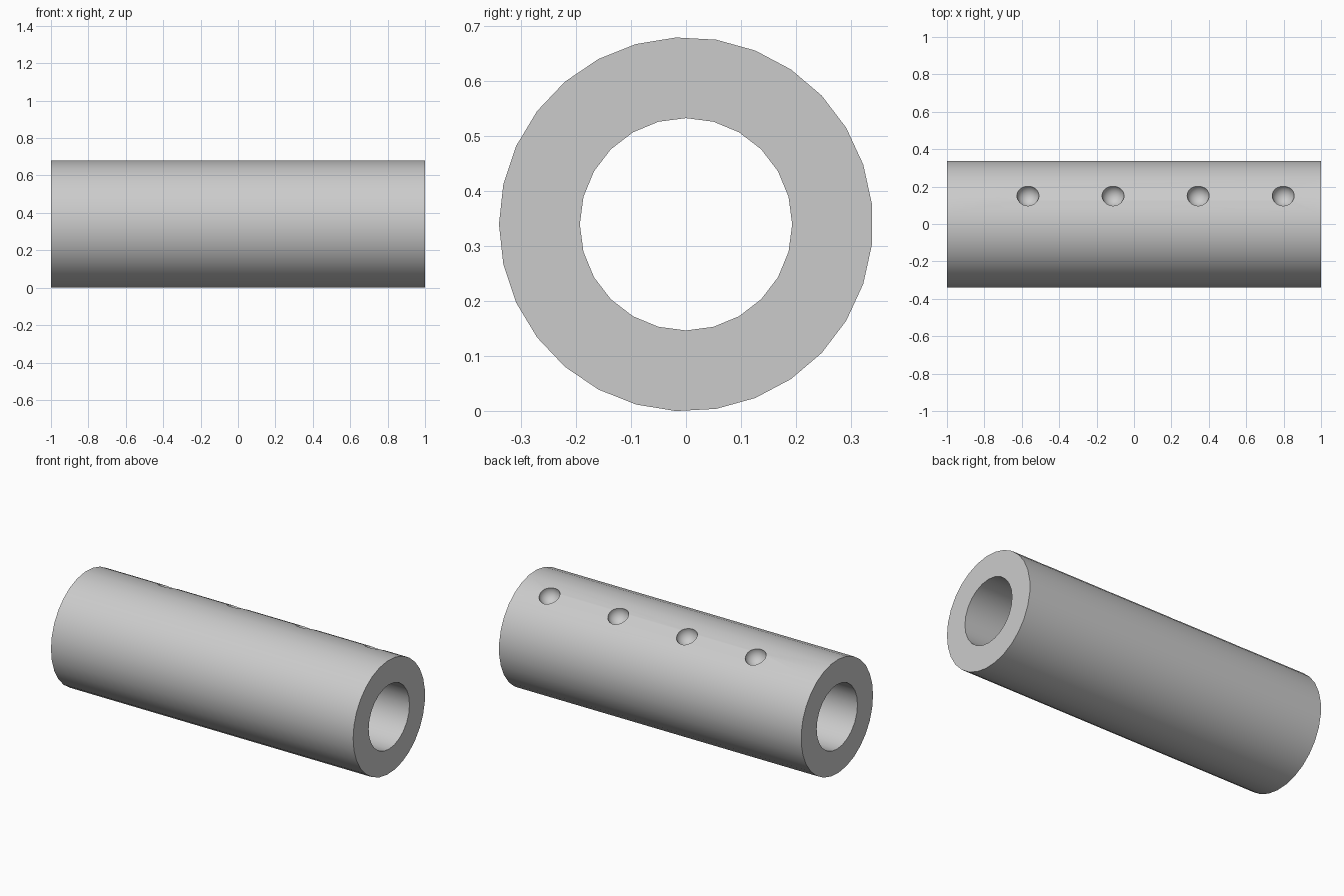
import bpy
import math
from mathutils import Matrix

cube = bpy.data.objects.get("Cube")
if cube:
    bpy.data.objects.remove(cube, do_unlink=True)

OUTER, BORE, HEIGHT = 0.34, 0.193, 0.34
DIMPLE_RADIUS = 0.059
DIMPLE_ANGLE = math.radians(63.4)
FIRST_DIMPLE, DIMPLE_STEP = -0.567, 0.455

grey = bpy.data.materials.new("plain grey")
grey.use_nodes = True
colour = (0.6, 0.6, 0.6, 1)
grey.diffuse_color = colour
grey.node_tree.nodes["Principled BSDF"].inputs["Base Color"].default_value = colour


def cylinder_along_x(name, radius, length, sides, start):
    """Cylinder on the x axis with its first vertex at angle start from +y."""
    bpy.ops.mesh.primitive_cylinder_add(vertices=sides, radius=radius, depth=length)
    obj = bpy.context.object
    obj.name = name
    # Primitive starts at +y; turn it about its own axis, then send x->y, y->z, z->x
    cycle = Matrix(((0, 0, 1), (1, 0, 0), (0, 1, 0))).to_4x4()
    obj.data.transform(cycle @ Matrix.Rotation(start - math.pi / 2, 4, "Z"))
    obj.location.z = HEIGHT
    obj.data.materials.append(grey)
    return obj


def cut(target, cutter):
    """Subtract the cutter and remove it."""
    mod = target.modifiers.new("cut", "BOOLEAN")
    mod.operation = "DIFFERENCE"
    mod.solver = "EXACT"
    mod.object = cutter
    cutter.hide_render = True
    bpy.context.view_layer.objects.active = target
    bpy.ops.object.modifier_apply(modifier=mod.name)
    bpy.data.objects.remove(cutter, do_unlink=True)


# Tube body with its central bore
tube = cylinder_along_x("tube", OUTER, 2, 29, math.pi)
cut(tube, cylinder_along_x("bore_cutter", BORE, 2.4, 24, 0))

# Row of round dimples along the upper back
for i in range(4):
    bpy.ops.mesh.primitive_uv_sphere_add(
        segments=32, ring_count=16, radius=DIMPLE_RADIUS,
        location=(FIRST_DIMPLE + i * DIMPLE_STEP,
                  OUTER * math.cos(DIMPLE_ANGLE),
                  HEIGHT + OUTER * math.sin(DIMPLE_ANGLE)),
        rotation=(DIMPLE_ANGLE - math.pi / 2, 0, 0))
    dimple = bpy.context.object
    dimple.name = "dimple_cutter"
    dimple.data.materials.append(grey)
    cut(tube, dimple)

# Smooth walls with sharp rims
bpy.ops.object.select_all(action="DESELECT")
tube.select_set(True)
bpy.context.view_layer.objects.active = tube
bpy.ops.object.shade_smooth_by_angle(angle=math.radians(30))
